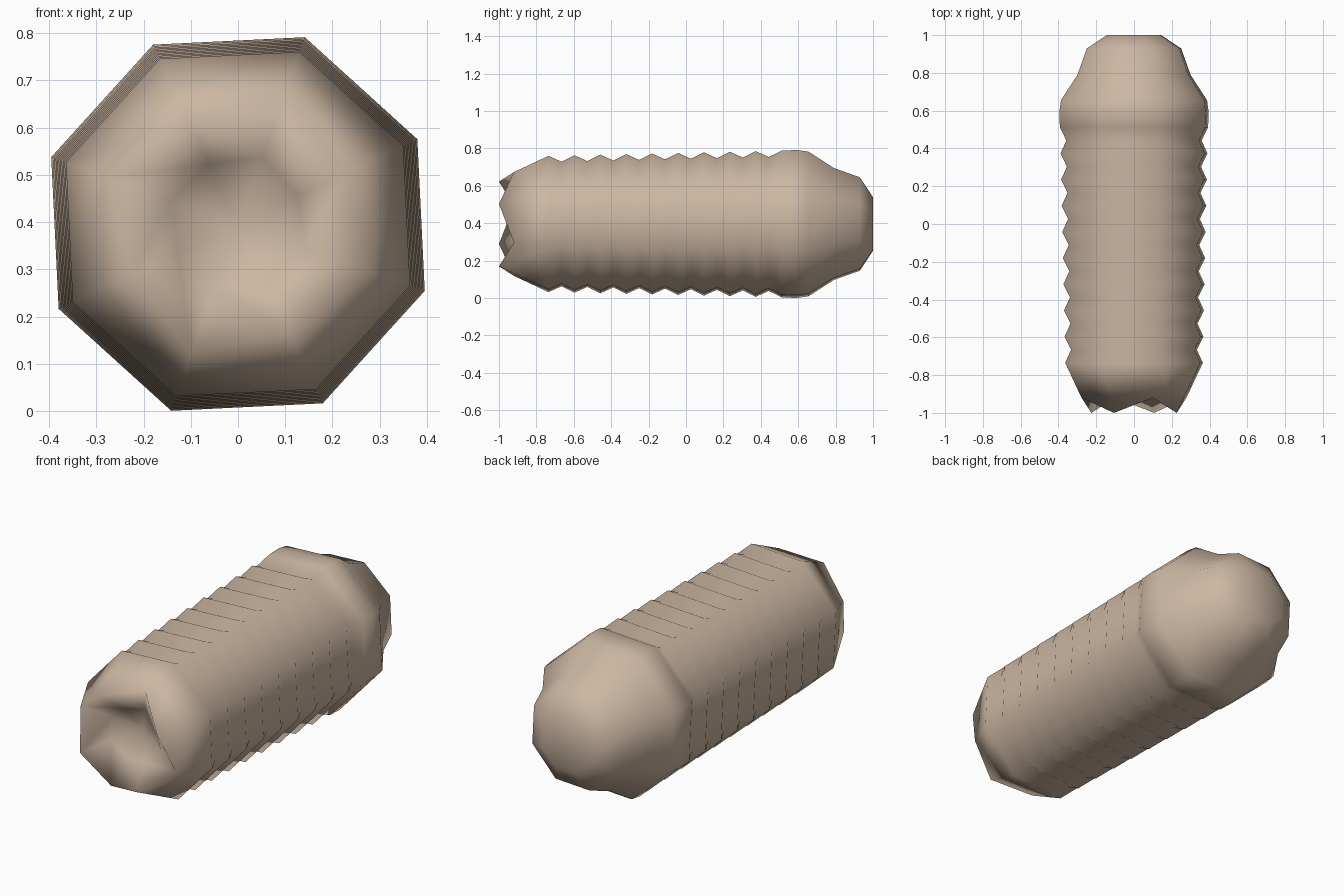
import bpy, bmesh, math

if "Cube" in bpy.data.objects:
    bpy.data.objects.remove(bpy.data.objects["Cube"])

SIDES, START, CZ = 8, math.radians(25.3), 0.396

skin = bpy.data.materials.new("pale_tan_skin")
skin.diffuse_color = (0.60, 0.47, 0.36, 1)
skin.use_nodes = True
skin.node_tree.nodes["Principled BSDF"].inputs["Base Color"].default_value = skin.diffuse_color

bm = bmesh.new()


def ring(ys, rs):
    """Octagonal ring; ys and rs alternate between neighbouring corners."""
    out = []
    for i in range(SIDES):
        a = START + i * math.tau / SIDES
        r = rs[i % 2]
        out.append(bm.verts.new((r * math.cos(a), ys[i % 2], CZ + r * math.sin(a))))
    return out


def cap(loop, y):
    c = bm.verts.new((0, y, CZ))
    for i in range(SIDES):
        bm.faces.new((loop[i], loop[(i + 1) % SIDES], c))


# mouth: inner throat ring, then four raised lips with dips between them
rings = [ring((-0.88, -0.85), (0.14, 0.15)),
         ring((-1.0, -0.92), (0.25, 0.295))]

# ridged body: sawtooth segments widening toward the back
N = 9
for k in range(N + 1):
    y = -0.735 + k * 0.1385
    r = 0.387 + k * 0.0033
    rings.append(ring((y, y), (r, r)))
    if k < N:
        rings.append(ring((y + 0.069,) * 2, (r - 0.033,) * 2))

# rounded rear end
for y, r in ((0.59, 0.42), (0.655, 0.411), (0.79, 0.318), (0.93, 0.265), (1.0, 0.152)):
    rings.append(ring((y, y), (r, r)))

for a, b in zip(rings, rings[1:]):
    for i in range(SIDES):
        j = (i + 1) % SIDES
        bm.faces.new((a[i], a[j], b[j], b[i]))
cap(rings[0], -0.79)
cap(rings[-1], 1.0)

bmesh.ops.recalc_face_normals(bm, faces=bm.faces)
for f in bm.faces:
    f.smooth = True

mesh = bpy.data.meshes.new("grub_body")
bm.to_mesh(mesh)
bm.free()
mesh.materials.append(skin)
body = bpy.data.objects.new("grub_body", mesh)
bpy.context.collection.objects.link(body)
